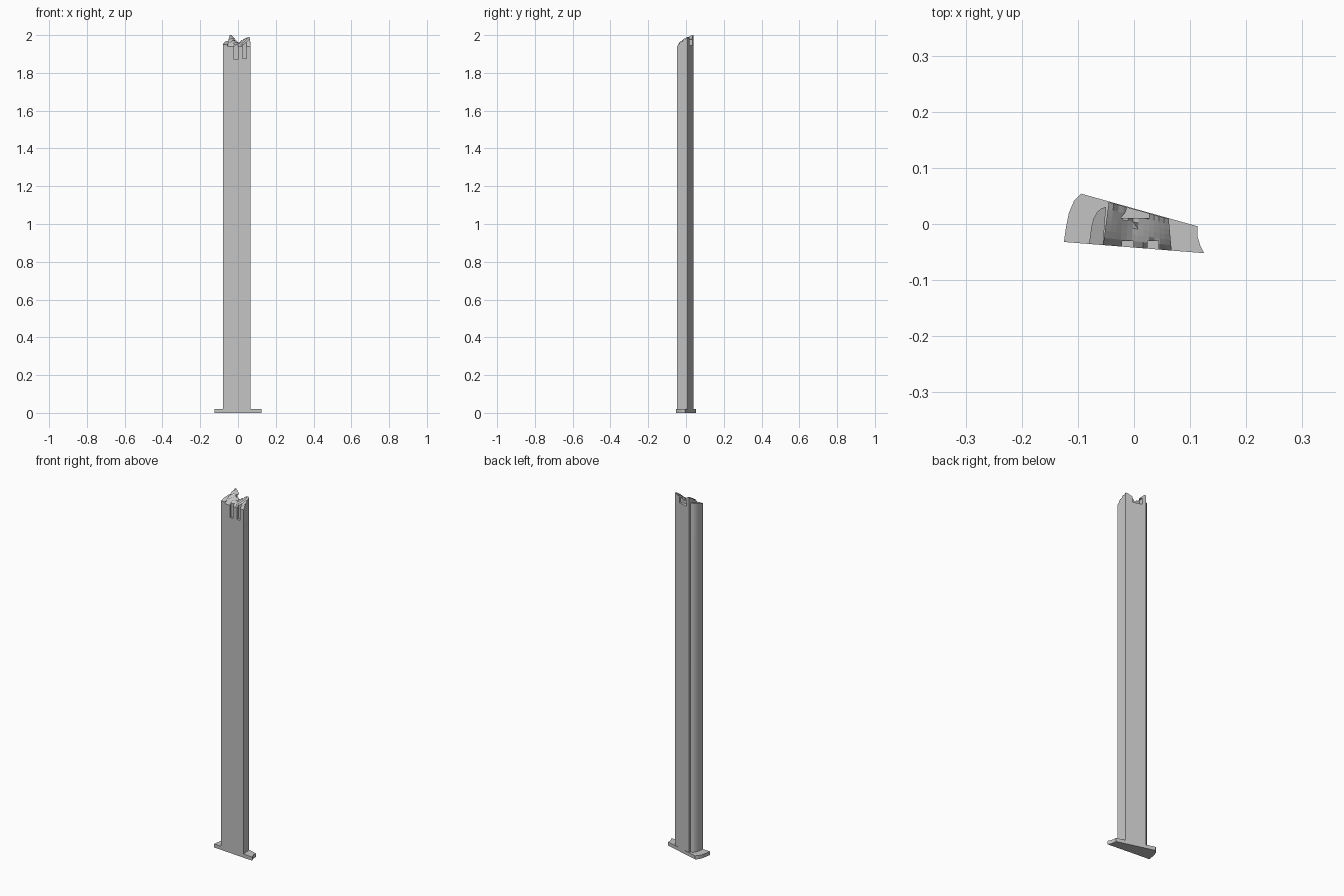
import bpy
import bmesh
from mathutils import Vector

if "Cube" in bpy.data.objects:
    bpy.data.objects.remove(bpy.data.objects["Cube"], do_unlink=True)

stone = bpy.data.materials.new("grey stone")
stone.use_nodes = True
colour = (0.55, 0.55, 0.55, 1)
stone.diffuse_color = colour
stone.node_tree.nodes["Principled BSDF"].inputs["Base Color"].default_value = colour


def finish(name, bm):
    bmesh.ops.recalc_face_normals(bm, faces=bm.faces)
    mesh = bpy.data.meshes.new(name)
    bm.to_mesh(mesh)
    bm.free()
    mesh.materials.append(stone)
    obj = bpy.data.objects.new(name, mesh)
    bpy.context.collection.objects.link(obj)
    return obj


def activate(obj):
    bpy.ops.object.select_all(action='DESELECT')
    obj.select_set(True)
    bpy.context.view_layer.objects.active = obj


def prism(name, outline, z0, top):
    """Extrude an outline; top(x, y) gives the height of the upper rim."""
    bm = bmesh.new()
    low = [bm.verts.new((x, y, z0)) for x, y in outline]
    high = [bm.verts.new((x, y, top(x, y))) for x, y in outline]
    bm.faces.new(low)
    bm.faces.new(high)
    for i in range(len(low)):
        j = (i + 1) % len(low)
        bm.faces.new((low[i], low[j], high[j], high[i]))
    return finish(name, bm)


def box(name, lo, hi):
    x0, x1, y0, y1 = lo[0], hi[0], lo[1], hi[1]
    return prism(name, [(x0, y0), (x1, y0), (x1, y1), (x0, y1)], lo[2], lambda x, y: hi[2])


def front_y(x):
    return -0.042 - 0.08 * x


def back_y(x):
    return 0.0265 - 0.28 * x


# Wedge-shaped foot with a rounded outer end and a hollow inner end
foot = [(-0.125, front_y(-0.125)), (0.125, front_y(0.125)), (0.118, -0.038),
        (0.113, -0.022), (0.113, -0.004), (-0.094, 0.054), (-0.107, 0.041),
        (-0.116, 0.02), (-0.121, -0.005)]
prism("foot", foot, 0, lambda x, y: 0.02)

# Rounded outer shaft, broken off at a slight slope
shaft = [(-0.055, front_y(-0.055)), (-0.05, 0.03), (-0.058, 0.028), (-0.066, 0.021),
         (-0.072, 0.01), (-0.076, -0.005), (-0.078, -0.02), (-0.08, front_y(-0.08))]
outer = prism("outer_shaft", shaft, 0.02, lambda x, y: 1.96 + 0.3 * y)
activate(outer)
bpy.ops.object.shade_smooth_by_angle()


# Main shaft with a jagged, V-shaped sloping break at the top
def crest(x):
    return 1.965 + (0.035 * min(1, -x / 0.035) if x < 0 else 0.025 * min(1, x / 0.055))


columns, rows = 12, 6
bm = bmesh.new()
high, low = {}, {}
for i in range(columns + 1):
    t = i / columns
    xf, xb = -0.055 + 0.122 * t, -0.045 + 0.107 * t
    for j in range(rows + 1):
        s = j / rows
        front = Vector((xf, front_y(xf), 0))
        back = Vector((xb, back_y(xb), 0))
        p = front.lerp(back, s)
        jag = 0.004 * (-1) ** (i + j) if 0 < j < rows else 0
        z = 1.94 + (crest(p.x) - 1.94) * s ** 0.7 + jag
        high[i, j] = bm.verts.new((p.x, p.y, z))
        if i in (0, columns) or j in (0, rows):
            low[i, j] = bm.verts.new((p.x, p.y, 0.02))
for i in range(columns):
    for j in range(rows):
        bm.faces.new((high[i, j], high[i + 1, j], high[i + 1, j + 1], high[i, j + 1]))
rim = ([(i, 0) for i in range(columns)] + [(columns, j) for j in range(rows)]
       + [(i, rows) for i in range(columns, 0, -1)] + [(0, j) for j in range(rows, 0, -1)])
for a, b in zip(rim, rim[1:] + rim[:1]):
    bm.faces.new((low[a], low[b], high[b], high[a]))
bm.faces.new([low[k] for k in rim])
main = finish("main_shaft", bm)

# Two slots in the front face and one hollow in the back face
cutters = [box("slot_cutter", (x - 0.01, -0.08, z), (x + 0.01, -0.03, 2.1))
           for x, z in ((-0.011, 1.872), (0.034, 1.875))]
cutters.append(box("hollow_cutter", (-0.026, 0.011, 1.945), (0.027, 0.08, 1.978)))
for cutter in cutters:
    cutter.hide_render = True
    activate(main)
    cut = main.modifiers.new("cut", 'BOOLEAN')
    cut.operation = 'DIFFERENCE'
    cut.solver = 'EXACT'
    cut.object = cutter
    bpy.ops.object.modifier_apply(modifier=cut.name)
    bpy.data.objects.remove(cutter, do_unlink=True)
